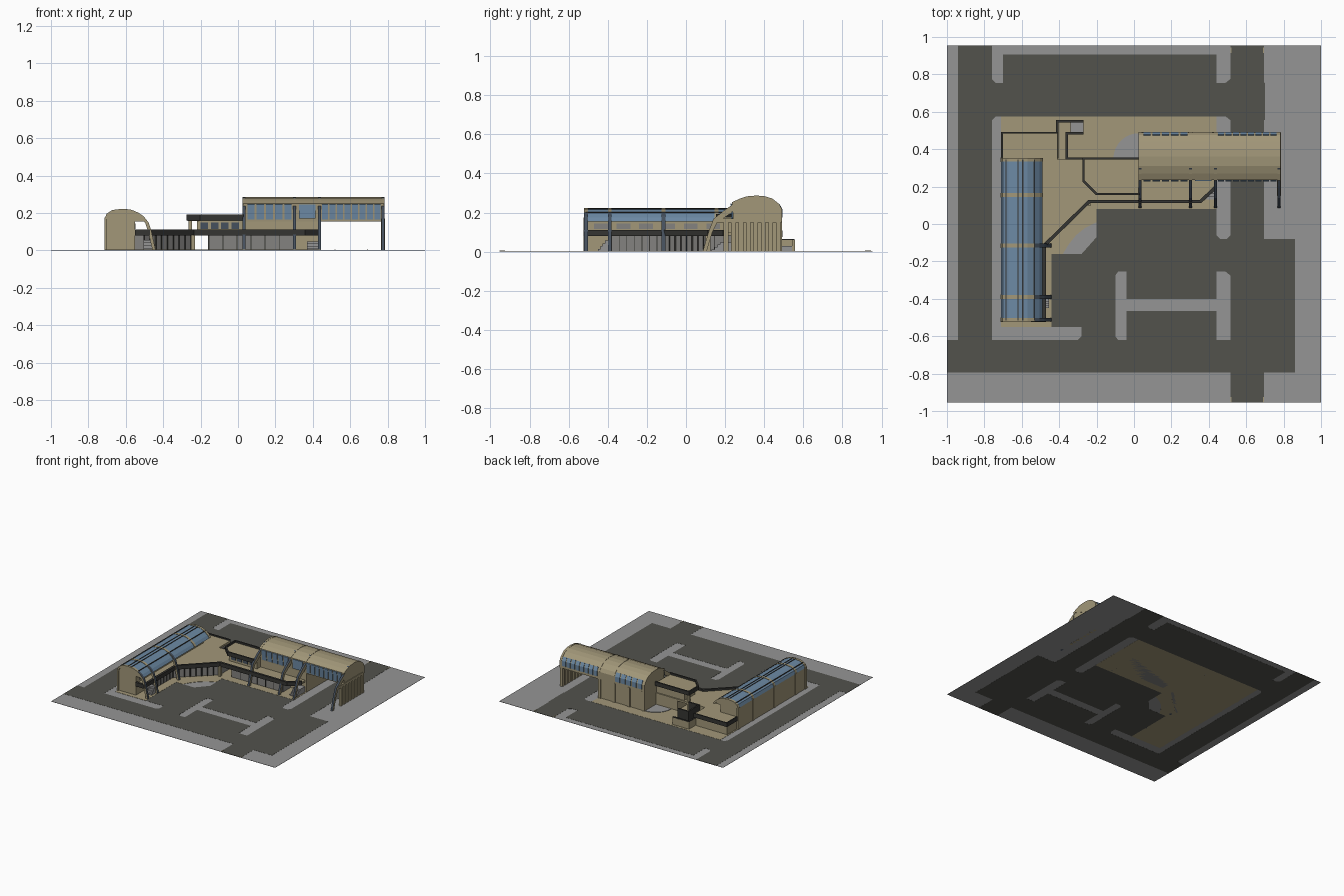
import bpy, bmesh, math
from mathutils import Vector

if "Cube" in bpy.data.objects:
    bpy.data.objects.remove(bpy.data.objects["Cube"])

def mat(name, c):
    m = bpy.data.materials.new(name)
    m.diffuse_color = (*c, 1)
    m.use_nodes = True
    m.node_tree.nodes["Principled BSDF"].inputs["Base Color"].default_value = m.diffuse_color
    return m

TAN = mat("tan_render", (0.36, 0.31, 0.19))
GREY = mat("grey_paving", (0.30, 0.30, 0.30))
ASPH = mat("dark_asphalt", (0.085, 0.085, 0.073))
GLASS = mat("blue_glass", (0.15, 0.25, 0.37))
DARK = mat("dark_trim", (0.035, 0.035, 0.032))
SLATE = mat("slate_metal", (0.06, 0.08, 0.11))
WALL = mat("grey_wall", (0.23, 0.225, 0.215))

def prism(name, pts, a, b, m, axis='z', m2=None, rule=None):
    """Extrude a 2D outline from a to b; faces that pass the rule take m2."""
    def at(p, t):
        return {'z': (p[0], p[1], t), 'y': (p[0], t, p[1]), 'x': (t, p[0], p[1])}[axis]
    bm = bmesh.new()
    f = bm.faces.new([bm.verts.new(at(p, a)) for p in pts])
    r = bmesh.ops.extrude_face_region(bm, geom=[f])
    d = Vector(at((0, 0), b - a))
    bmesh.ops.translate(bm, vec=d, verts=[v for v in r['geom'] if isinstance(v, bmesh.types.BMVert)])
    bmesh.ops.recalc_face_normals(bm, faces=bm.faces)
    bm.normal_update()
    if rule:
        for f in bm.faces:
            f.material_index = 1 if rule(f.normal) else 0
    me = bpy.data.meshes.new(name)
    bm.to_mesh(me)
    bm.free()
    me.materials.append(m)
    if m2:
        me.materials.append(m2)
    o = bpy.data.objects.new(name, me)
    bpy.context.collection.objects.link(o)
    return o

def box(name, x0, x1, y0, y1, z0, z1, m):
    return prism(name, [(x0, y0), (x1, y0), (x1, y1), (x0, y1)], z0, z1, m)

def strip(name, path, w, z0, z1, m):
    """Mitred band of width w along an open path."""
    P = [Vector(p) for p in path]
    L, R = [], []
    for i, p in enumerate(P):
        d0 = (p - P[i - 1]).normalized() if i else (P[1] - p).normalized()
        d1 = (P[i + 1] - p).normalized() if i < len(P) - 1 else d0
        n = (Vector((-d0.y, d0.x)) + Vector((-d1.y, d1.x))).normalized()
        k = w / 2 / max(0.3, n.dot(Vector((-d0.y, d0.x))))
        L.append(p + n * k)
        R.append(p - n * k)
    return prism(name, [tuple(q) for q in L + R[::-1]], z0, z1, m)

# --- ground: paving, roads and parking ---
box("paving", -1, 1, -.955, .955, .0005, .002, GREY)
def road(name, pts):
    prism(name, pts, 0, .003, ASPH)
def road_box(name, x0, x1, y0, y1):
    road(name, [(x0, y0), (x1, y0), (x1, y1), (x0, y1)])
road_box("left_road", -.94, -.76, -.62, .955)
road_box("right_road", .515, .695, -.955, .955)
road_box("front_road", -1, .86, -.795, -.62)
road_box("right_parking", .69, .86, -.7, -.08)
road_box("back_parking", -.70, .44, .75, .905)
road("back_road", [(-.76, .775), (-.74, .755), (.49, .755), (.515, .775), (.7, .755), (.7, .555),
                   (.515, .555), (.49, .575), (-.74, .575), (-.76, .555)])
road("middle_parking", [(-.2, .08), (.44, .08), (.44, -.06), (.46, -.08), (.495, -.08), (.515, -.06),
                        (.515, -.275), (.49, -.255), (-.085, -.255), (-.1, -.275), (-.1, -.60), (-.085, -.62),
                        (-.30, -.62), (-.28, -.60), (-.28, -.55), (-.44, -.55), (-.44, -.16), (-.28, -.16), (-.2, -.07)])
road_box("bay_back", -.04, .44, -.40, -.25)
road_box("bay_front", -.04, .44, -.63, -.465)
# building plot with concave forecourt edge
prism("plot", [(-.71, -.55), (-.44, -.55), (-.44, -.16), (-.38, -.16), (-.35, -.11), (-.31, -.06), (-.26, -.02),
               (-.2, .01), (-.2, .08), (.44, .08), (.44, .575), (-.71, .575)], 0, .004, TAN)
# rounded back patio
prism("back_patio", [(.025, .35)] + [(.025 - .135 * math.sin(t * math.pi / 16), .35 + .135 * math.cos(t * math.pi / 16))
                                     for t in range(9)], .002, .007, GREY)
for y in (.93, -.94):
    for x in (.518, .692):
        box("road_edge_line", x - .003, x + .003, y - .015, y + .015, .001, .005, TAN)

# --- low building: walls, flat roof and dark fascia ---
def tan_side(n):
    return n.y > .5 or n.x < -.5
prism("left_low_walls", [(-.70, -.38), (-.505, -.38), (-.505, -.11), (-.25, .125), (-.25, .34), (-.42, .34),
                         (-.42, .475), (-.70, .475)], 0, .09, WALL, 'z', TAN, tan_side)
prism("right_low_walls", [(-.16, .145), (.30, .145), (.30, .34), (-.16, .34)], 0, .09, WALL, 'z', TAN, tan_side)
prism("low_roof", [(-.6, -.51), (-.48, -.51), (-.48, -.115), (-.235, .12), (.36, .12), (.43, .19), (.43, .345),
                   (-.41, .345), (-.41, .485), (-.705, .485), (-.705, .34), (-.6, .34)], .083, .098, TAN)
strip("front_fascia", [(-.55, -.515), (-.48, -.515), (-.48, -.115), (-.24, .12), (.355, .12), (.435, .195)],
      .018, .08, .112, DARK)
strip("back_fascia", [(-.705, .345), (-.705, .488), (-.41, .488)], .01, .075, .108, DARK)
box("passage_post", -.25, -.23, .10, .125, 0, .083, TAN)
# mullions on the shopfront walls
for i in range(9):
    t = i / 8
    x, y = -.503 + .25 * t, -.11 + .232 * t
    box("diagonal_mullion", x - .002, x + .004, y - .006, y, 0, .083, DARK)
for i in range(8):
    y = -.38 + .27 * i / 7
    box("side_mullion", -.506, -.502, y - .002, y + .002, 0, .083, DARK)
for i in range(7):
    x = -.155 + .45 * i / 6
    box("front_mullion", x - .002, x + .002, .142, .146, 0, .083, DARK)

# --- upper middle storey with its own canopy ---
box("upper_storey", -.22, .03, .20, .335, .09, .165, TAN)
up = [(.03, .16), (-.2, .16), (-.27, .23), (-.27, .35), (.03, .35)]
prism("upper_roof", up, .158, .178, TAN)
strip("upper_fascia", up, .012, .16, .192, DARK)
for i in range(4):
    x = -.2 + .055 * i
    box("upper_window", x, x + .04, .195, .201, .115, .15, SLATE)
box("canopy_post", -.265, -.245, .32, .34, 0, .16, TAN)

# --- back entry enclosure ---
strip("entry_wall", [(-.41, .35), (-.41, .55), (-.27, .55)], .014, 0, .06, TAN)
strip("entry_coping", [(-.41, .35), (-.41, .55), (-.27, .55)], .012, .06, .066, DARK)
strip("entry_inner_wall", [(-.27, .35), (-.36, .35), (-.36, .485), (-.27, .485)], .012, .0, .108, DARK)
box("entry_floor", -.34, -.27, .49, .543, .0, .03, GREY)
# --- small steps ---
for i in range(4):
    box("side_step", -.505, -.455, -.45 + .012 * i, -.39, .014 * i, .014 * (i + 1), GREY)
    box("front_step", .37, .43, .13 + .015 * i, .24, .012 * i, .012 * (i + 1), GREY)

# --- left glazed vault ---
arc = [(-.71, .17), (-.70, .195), (-.67, .214), (-.62, .22), (-.57, .215), (-.535, .20), (-.505, .175), (-.49, .155)]
prism("left_vault", [(-.71, 0)] + arc + [(-.55, .155), (-.55, 0)], -.515, .345, TAN, 'y', GLASS,
      lambda n: n.z > .2)
def ring(pts, k, c):
    return [(c[0] + (x - c[0]) * k, c[1] + (z - c[1]) * k) for x, z in pts]
for y in (-.512, -.39, -.115, .155, .343):
    prism("left_vault_ring", ring(arc, 1.025, (-.61, .12)) + ring(arc, .9, (-.61, .12))[::-1],
          y - .01, y + .01, TAN, 'y')
    box("left_pilaster", -.714, -.70, y - .012, y + .012, 0, .175, TAN)
    if y < 0:
        prism("left_rib", [(-.53, .2), (-.505, .183), (-.478, .15), (-.462, .1), (-.44, 0), (-.457, 0), (-.48, .1),
                           (-.495, .145), (-.53, .185)], y - .01, y + .01, TAN, 'y', SLATE, lambda n: abs(n.y) < .5)
for x, z in ((-.685, .2075), (-.62, .221), (-.595, .219), (-.535, .201)):
    box("glazing_bar", x - .003, x + .003, -.515, .345, z - .004, z + .002, DARK)
# recessed panels on the wall under the glass
for i in range(7):
    y = -.47 + .115 * i
    box("inner_panel", -.552, -.547, y, y + .07, .115, .145, WALL)

# --- right vault and bridge over the road ---
hull = [(.49, .155), (.49, .215), (.475, .242), (.44, .27), (.40, .282), (.36, .285), (.31, .281), (.27, .267),
        (.235, .25), (.243, .155)]
prism("right_vault", hull, .028, .78, TAN, 'x')
box("right_lower_block", .028, .44, .243, .485, 0, .156, TAN)
rib = [(.30, .282), (.20, .215), (.14, .167), (.115, .1), (.085, 0), (.105, 0), (.135, .1), (.16, .15), (.235, .2),
       (.245, .24)]
for x in (.032, .302, .435, .775):
    prism("right_rib", rib, x - .008, x + .008, TAN, 'x', SLATE, lambda n: abs(n.x) < .5)
    prism("right_vault_ring", ring(hull[:-1], 1.015, (.36, .16)), x - .008, x + .008, TAN, 'x')
def windows(x0, x1, n):
    p = (x1 - x0) / n
    for i in range(n):
        a, b = x0 + p * i + p * .1, x0 + p * (i + 1) - p * .1
        prism("front_window", [(.24, .165), (.233, .248), (.228, .246), (.235, .165)], a, b, GLASS, 'x')
        prism("back_window", [(.493, .175), (.493, .216), (.478, .245), (.468, .24), (.485, .175)], a, b, GLASS, 'x')
windows(.045, .292, 5)
windows(.445, .765, 8)
box("front_middle_window", .325, .415, .23, .24, .17, .245, GLASS)
# gable piers at the far end of the bridge
for i in range(8):
    y = .205 + .038 * i
    box("bridge_pier", .765, .785, y - .012, y + .012, 0, .157, TAN)
box("bridge_beam", .765, .785, .15, .488, .15, .17, TAN)
# back pilasters of the lower block
for x in (.04, .17, .302, .43):
    box("back_pilaster", x - .012, x + .012, .48, .492, 0, .16, TAN)
